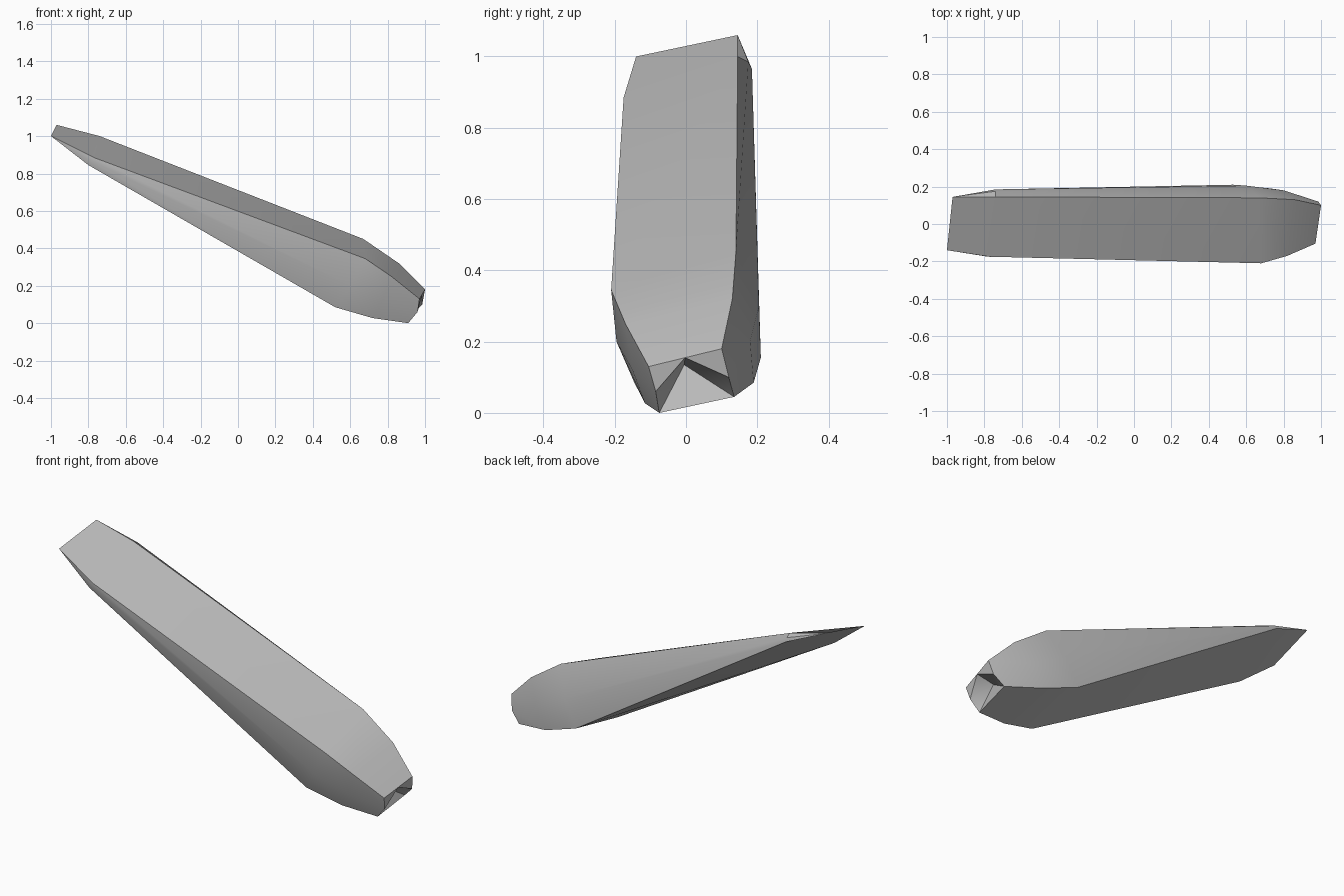
import bpy
import bmesh
import math

default_cube = bpy.data.objects.get("Cube")
if default_cube:
    bpy.data.objects.remove(default_cube, do_unlink=True)

# Single plain grey finish
grey = bpy.data.materials.new("plain_grey")
grey.use_nodes = True
shade = (0.5, 0.5, 0.5, 1.0)
grey.diffuse_color = shade
grey.node_tree.nodes["Principled BSDF"].inputs["Base Color"].default_value = shade

# Lengthwise rails, from the thin tip to the blunt end
tip_front, tip_back = (-1, -.14, 1), (-.97, .145, 1.06)
rails = {
    "top_front": [(-.77, -.175, .885), (.68, -.21, .345), (.82, -.17, .25), (.97, -.105, .13)],
    "side_front": [(-.78, -.175, .865), (.6, -.195, .2), (.77, -.15, .12), (.96, -.085, .06)],
    "low_front": [(-.8, -.16, .845), (.52, -.145, .085), (.72, -.115, .027), (.91, -.075, 0)],
    "low_back": [(-.74, .185, .965), (.53, .21, .155), (.73, .19, .085), (.93, .135, .045)],
    "side_back": [(-.74, .175, .985), (.6, .205, .3), (.8, .18, .2), (.985, .12, .1)],
    "top_back": [(-.74, .145, 1), (.67, .14, .45), (.86, .13, .32), (1, .1, .18)],
}

bm = bmesh.new()
lines = {name: [bm.verts.new(p) for p in points] for name, points in rails.items()}
names = list(lines)
front_tip, back_tip = bm.verts.new(tip_front), bm.verts.new(tip_back)


def face(*corners):
    return bm.faces.new(corners)


# Body skin between neighbouring rails
for name, following in zip(names, names[1:] + names[:1]):
    near, far = lines[name], lines[following]
    for i in range(len(near) - 1):
        face(near[i], near[i + 1], far[i + 1], far[i])

# Chisel tip: a fan on each side, a quad above and below
start = {name: line[0] for name, line in lines.items()}
for side, tip in (("front", front_tip), ("back", back_tip)):
    face(tip, start["top_" + side], start["side_" + side])
    face(tip, start["side_" + side], start["low_" + side])
for level in ("top_", "low_"):
    face(front_tip, back_tip, start[level + "back"], start[level + "front"])

# Blunt end with a notch cut into it
end = {name: line[-1] for name, line in lines.items()}
brow = bm.verts.new((end["top_front"].co + end["top_back"].co) / 2)
notch = bm.verts.new((.88, -.005, .135))
for side in ("front", "back"):
    face(end["top_" + side], end["side_" + side], brow)
    face(end["side_" + side], notch, brow)
    face(end["side_" + side], end["low_" + side], notch)
face(end["low_front"], end["low_back"], notch)

# Join the brow into the top panel so the skin stays closed
last_top = next(f for f in bm.faces if end["top_front"] in f.verts and end["top_back"] in f.verts)
inner = [lines["top_front"][-2], lines["top_back"][-2]]
bm.faces.remove(last_top)
face(end["top_front"], brow, end["top_back"], inner[1], inner[0])

bmesh.ops.recalc_face_normals(bm, faces=bm.faces[:])
mesh = bpy.data.meshes.new("wedge_body")
bm.to_mesh(mesh)
bm.free()
mesh.materials.append(grey)

# Soft sides with crisp panel edges
body = bpy.data.objects.new("wedge_body", mesh)
bpy.context.collection.objects.link(body)
bpy.ops.object.select_all(action="DESELECT")
body.select_set(True)
bpy.context.view_layer.objects.active = body
bpy.ops.object.shade_smooth_by_angle(angle=math.radians(35))
